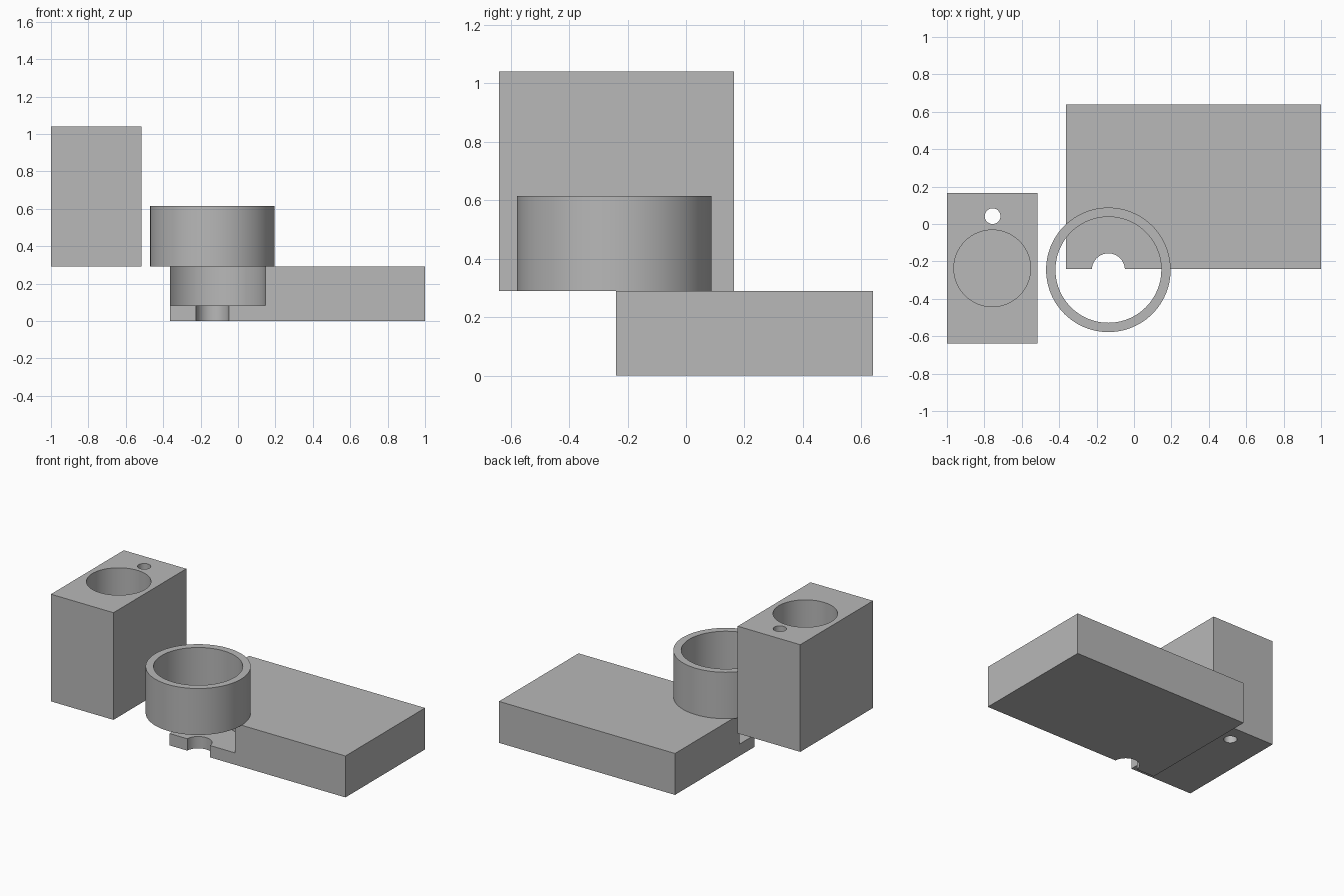
import bpy
from math import radians
from mathutils import Vector

cube = bpy.data.objects.get("Cube")
if cube:
    bpy.data.objects.remove(cube, do_unlink=True)

grey = bpy.data.materials.new("plain grey")
grey.use_nodes = True
grey.diffuse_color = (0.48, 0.48, 0.48, 1)
grey.node_tree.nodes["Principled BSDF"].inputs["Base Color"].default_value = grey.diffuse_color


def box(name, low, high):
    low, high = Vector(low), Vector(high)
    bpy.ops.mesh.primitive_cube_add(size=1, location=(low + high) / 2)
    ob = bpy.context.object
    ob.name = name
    ob.scale = high - low
    bpy.ops.object.transform_apply(location=False, rotation=False, scale=True)
    ob.data.materials.append(grey)
    return ob


def cylinder(name, centre, radius, bottom, top):
    bpy.ops.mesh.primitive_cylinder_add(
        vertices=96, radius=radius, depth=top - bottom,
        location=(*centre, (bottom + top) / 2))
    ob = bpy.context.object
    ob.name = name
    ob.data.materials.append(grey)
    return ob


def bore(body, centre, radius, bottom, top):
    """Cut a vertical round hole and drop the cutter."""
    cutter = cylinder("hole_cutter", centre, radius, bottom, top)
    cutter.hide_render = True
    mod = body.modifiers.new("hole", 'BOOLEAN')
    mod.operation = 'DIFFERENCE'
    mod.solver = 'EXACT'
    mod.object = cutter
    bpy.ops.object.select_all(action='DESELECT')
    bpy.context.view_layer.objects.active = body
    body.select_set(True)
    bpy.ops.object.modifier_apply(modifier=mod.name)
    bpy.data.objects.remove(cutter, do_unlink=True)


def finish(body):
    bpy.ops.object.select_all(action='DESELECT')
    bpy.context.view_layer.objects.active = body
    body.select_set(True)
    bpy.ops.object.shade_smooth_by_angle(angle=radians(30))


deck = 0.29                 # top of the slab, underside of ring and block
cup = (-0.137, -0.245)      # shared axis of ring, pocket and drain hole

# Slab with a round pocket and a drain hole open to its front edge
slab = box("base_slab", (-0.363, -0.24, 0), (1, 0.64, deck))
bore(slab, cup, 0.283, 0.083, deck + 0.1)
bore(slab, cup, 0.088, -0.1, 0.2)
finish(slab)

# Open ring above the pocket
ring = cylinder("ring_wall", cup, 0.333, deck, 0.615)
bore(ring, cup, 0.283, 0.1, 0.8)
finish(ring)

# Separate block with a deep blind bore and a narrow through hole
block = box("side_block", (-1, -0.64, deck), (-0.516, 0.165, 1.04))
bore(block, (-0.758, -0.237), 0.205, 0.42, 1.2)
bore(block, (-0.756, 0.042), 0.042, 0.1, 1.2)
finish(block)
